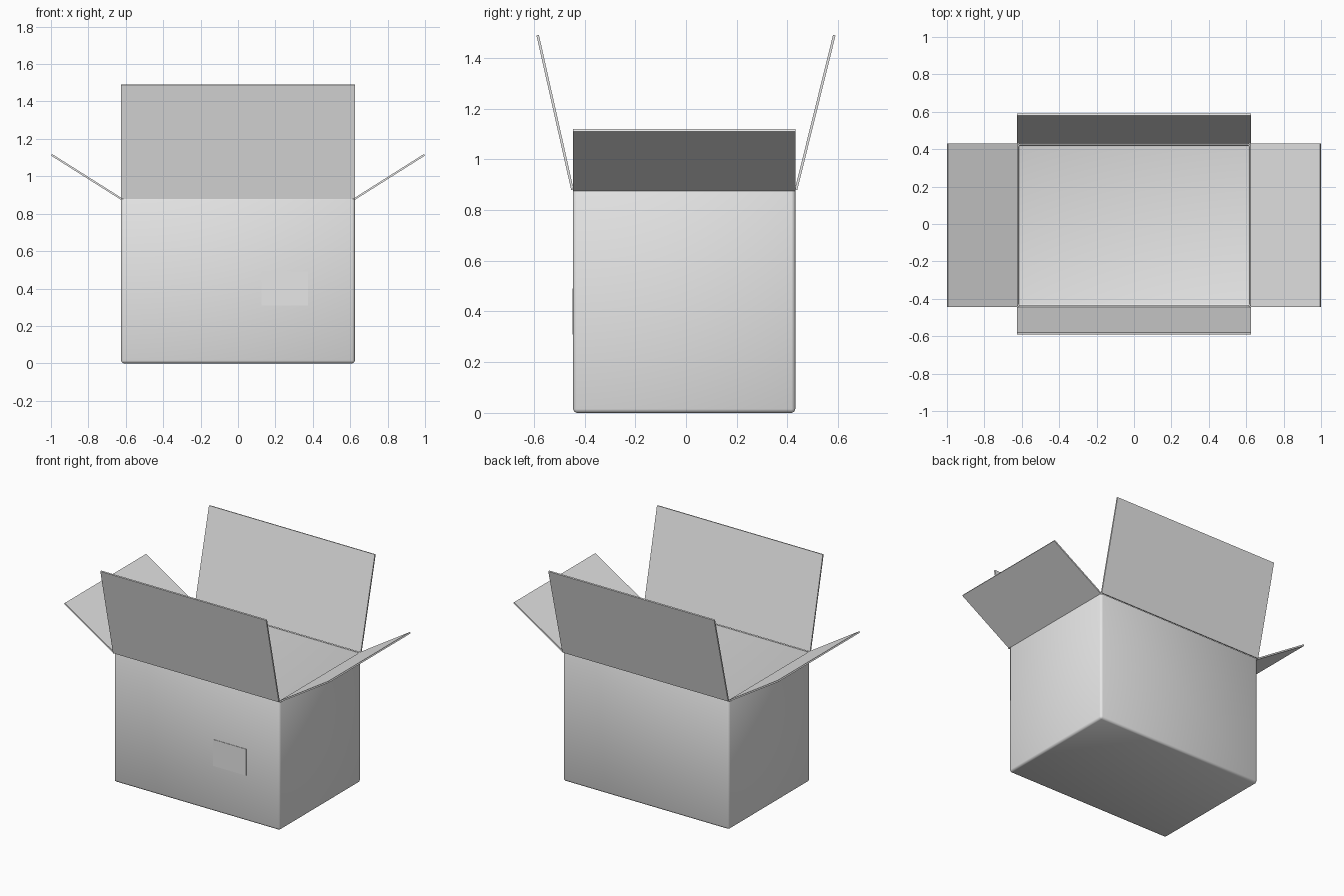
import bpy, bmesh, math
from mathutils import Vector, Matrix

if "Cube" in bpy.data.objects:
    bpy.data.objects.remove(bpy.data.objects["Cube"])

cardboard = bpy.data.materials.new("plain grey cardboard")
cardboard.diffuse_color = (0.8, 0.8, 0.8, 1)
cardboard.use_nodes = True
cardboard.node_tree.nodes["Principled BSDF"].inputs["Base Color"].default_value = cardboard.diffuse_color

HALF_X, Y0, Y1, TOP = 0.625, -0.445, 0.431, 0.88
MID_Y = (Y0 + Y1) / 2
DEPTH = Y1 - Y0


def add_object(name, bm):
    mesh = bpy.data.meshes.new(name)
    bm.to_mesh(mesh)
    bm.free()
    mesh.materials.append(cardboard)
    obj = bpy.data.objects.new(name, mesh)
    bpy.context.collection.objects.link(obj)
    return obj


def block(name, size, matrix):
    bm = bmesh.new()
    bmesh.ops.create_cube(bm, size=1, matrix=matrix @ Matrix.Diagonal((*size, 1)))
    return add_object(name, bm)


def flap(name, hinge, tip, width, across, thick=0.01):
    """Thin panel running from the hinge line to the tip line."""
    hinge, tip, across = Vector(hinge), Vector(tip), Vector(across)
    along = (tip - hinge).normalized()
    normal = across.cross(along)
    rot = Matrix((across, along, normal)).transposed().to_4x4()
    place = Matrix.Translation((hinge + tip) / 2) @ rot
    return block(name, (width, (tip - hinge).length, thick), place)


# Open carton body: rounded outer shell, given wall thickness inward
bm = bmesh.new()
bmesh.ops.create_cube(bm, size=1, matrix=Matrix.Translation((0, MID_Y, TOP / 2))
                      @ Matrix.Diagonal((2 * HALF_X, DEPTH, TOP, 1)))
lid = [f for f in bm.faces if f.normal.z > 0.9]
bmesh.ops.delete(bm, geom=lid, context='FACES_ONLY')
edges = [e for e in bm.edges if len(e.link_faces) == 2]
bmesh.ops.bevel(bm, geom=edges, offset=0.015, segments=2, profile=0.5,
                affect='EDGES', clamp_overlap=True)
body = add_object("carton_body", bm)
for p in body.data.polygons:
    p.use_smooth = True
wall = body.modifiers.new("wall", 'SOLIDIFY')
wall.thickness = 0.01
wall.offset = -1
rim = body.modifiers.new("rim", 'BEVEL')
rim.width = 0.003
rim.segments = 2
rim.limit_method = 'ANGLE'
rim.angle_limit = math.radians(60)

# Long flaps at front and back
flap("front_flap", (0, Y0 - 0.003, TOP), (0, -0.585, 1.49), 2 * HALF_X, (1, 0, 0))
flap("back_flap", (0, Y1 + 0.003, TOP), (0, 0.585, 1.49), 2 * HALF_X, (1, 0, 0))

# Short flaps at the sides
for name, s in (("left_flap", -1), ("right_flap", 1)):
    flap(name, (s * HALF_X, MID_Y, TOP), (s * 0.997, MID_Y, 1.115), DEPTH, (0, 1, 0))

# Thin label on the front wall
block("front_label", (0.25, 0.004, 0.18),
      Matrix.Translation((0.25, Y0 - 0.001, 0.40)))
